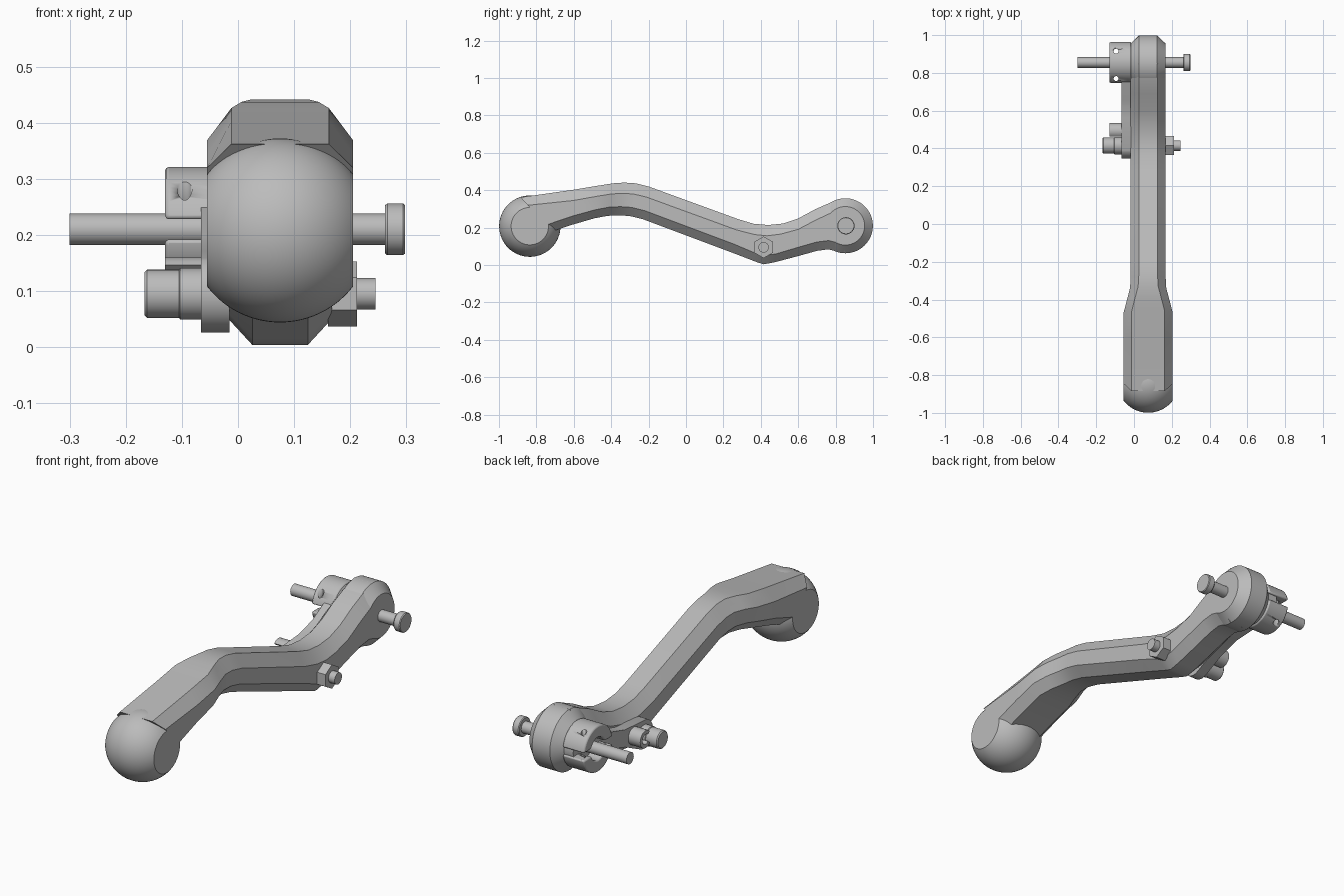
import bpy, bmesh
from math import pi, sin, cos, sqrt, asin, radians
from mathutils import Vector

if "Cube" in bpy.data.objects:
    bpy.data.objects.remove(bpy.data.objects["Cube"])

metal = bpy.data.materials.new("satin grey metal")
metal.use_nodes = True
GREY = (0.5, 0.5, 0.5, 1)
metal.diffuse_color = GREY
metal.node_tree.nodes["Principled BSDF"].inputs["Base Color"].default_value = GREY

CX = 0.075            # centre plane of the lever
PIVOT = (0.855, 0.21)  # y, z of the two cross axes
LOWER = (0.415, 0.095)


def finish(name, bm, bevel=0):
    bmesh.ops.remove_doubles(bm, verts=bm.verts, dist=1e-5)
    bmesh.ops.recalc_face_normals(bm, faces=bm.faces)
    mesh = bpy.data.meshes.new(name)
    bm.to_mesh(mesh)
    bm.free()
    mesh.materials.append(metal)
    mesh.shade_smooth()
    mesh.set_sharp_from_angle(angle=radians(28))
    obj = bpy.data.objects.new(name, mesh)
    bpy.context.collection.objects.link(obj)
    if bevel:
        mod = obj.modifiers.new("edge", "BEVEL")
        mod.width, mod.segments, mod.limit_method = bevel, 2, "ANGLE"
        mod.angle_limit = radians(40)
    return obj


def loft(name, rings, bevel=0):
    """Skin closed rings of equal length and cap both ends."""
    bm = bmesh.new()
    vs = [[bm.verts.new(p) for p in ring] for ring in rings]
    n = len(rings[0])
    for a, b in zip(vs, vs[1:]):
        for i in range(n):
            j = (i + 1) % n
            bm.faces.new((a[i], a[j], b[j], b[i]))
    bm.faces.new(vs[0])
    bm.faces.new(vs[-1])
    return finish(name, bm, bevel)


def turned(name, profile, centre, segs=40):
    """Round part along x from (x, radius) pairs."""
    y, z = centre
    angles = [2 * pi * i / segs for i in range(segs)]
    return loft(name, [[(x, y + r * sin(a), z + r * cos(a)) for a in angles]
                       for x, r in profile])


def plate(name, outline, x0, x1, bevel=0):
    """Extrude a y, z outline from x0 to x1."""
    return loft(name, [[(x, y, z) for y, z in outline] for x in (x0, x1)], bevel)


def arc(centre, r, a0, a1, n=20):
    return [(centre[0] + r * cos(a0 + (a1 - a0) * i / n),
             centre[1] + r * sin(a0 + (a1 - a0) * i / n)) for i in range(n + 1)]


# Lever arm: octagonal sections given as top y, z, bottom y, z, half width
stations = [
    (-.885, .362, -.715, .180, .130), (-.60, .403, -.61, .215, .130),
    (-.46, .426, -.49, .250, .130), (-.39, .437, -.42, .263, .112),
    (-.33, .441, -.36, .266, .096), (-.27, .437, -.30, .262, .0925),
    (-.20, .420, -.23, .245, .0925), (.28, .245, .25, .065, .0925),
    (.36, .221, .38, .015, .0925), (.44, .214, .415, .004, .0925),
    (.52, .222, .47, .014, .0925), (.60, .249, .60, .048, .0925),
    (.69, .298, .70, .076, .0925), (.77, .333, .76, .084, .0925),
    (.85, .357, .85, .063, .0925)]
sections = []
for ty, tz, by, bz, w in stations:
    top, bot = Vector((CX, ty, tz)), Vector((CX, by, bz))
    down = (bot - top).normalized()
    hi, lo = top + down * .058, bot - down * .047
    side, flat = Vector((w, 0, 0)), Vector((w - .043, 0, 0))
    sections.append([top - flat, top + flat, hi + side, lo + side,
                     bot + flat, bot - flat, lo - side, hi - side])
loft("lever_arm", sections)

# Pivot boss at the rear with chamfered rims
W = .0925
turned("pivot_boss", [(CX - W, .103), (CX - W + .045, .147),
                      (CX + W - .045, .147), (CX + W, .103)], (.852, .21), 64)

# Ball end, a sphere with flattened sides
R, half = .164, .130
lim = asin(half / R)
ball = [(CX + R * sin(t), R * cos(t))
        for t in [lim * (i / 12 - 1) for i in range(25)]]
turned("ball_end", ball, (-.835, .208), 64)

# Pivot bolt with round head
turned("pivot_bolt", [(-.30, .028), (.262, .028)], PIVOT)
turned("pivot_bolt_head", [(.262, .043), (.266, .046), (.294, .046), (.298, .043)], PIVOT)

# Lower bolt, nut and washers
turned("lower_bolt", [(-.08, .028), (.245, .028)], LOWER)
turned("hex_nut", [(.160, .058), (.212, .058)], LOWER, 6)
turned("lower_bolt_head", [(-.167, .038), (-.162, .043), (-.105, .043), (-.103, .046),
                           (-.066, .046)], LOWER)

# Cable stop beside the lower bolt
guide = (.493, .118)
loft("cable_stop", [[(x, y, z) for y, z in
                     arc(guide, .042, -2.4, 2.4) + arc(guide, .024, 2.4, -2.4)]
                    for x in (-.130, -.066)])

# Side plate joining the clamp to the lower bolt, waisted in the middle
outline = (arc(LOWER, .069, pi * .62, pi * 1.6) + [(.56, .088), (.66, .118)]
           + arc((.80, .195), .072, -pi * .4, pi * .6) + [(.66, .200), (.56, .172)])
plate("side_plate", outline, -.066, -.015)

# Split clamp: two mirrored jaws with a slot between them
gap, outer, inner = .018, .111, .054
a, b = asin(gap / outer), asin(gap / inner)
cutters = []
for y in (.77, .915):
    bm = bmesh.new()
    bmesh.ops.create_cone(bm, cap_ends=True, segments=24, radius1=.013, radius2=.013, depth=.4)
    bmesh.ops.translate(bm, verts=bm.verts, vec=(-.095, y, PIVOT[1]))
    cutter = finish("screw_hole_cutter", bm)
    cutter.hide_render = True
    cutter.hide_viewport = True
    cutters.append(cutter)
for label, s in (("upper", 1), ("lower", -1)):
    jaw = (arc(PIVOT, outer, s * a, s * (pi - a), 28)
           + arc(PIVOT, inner, s * (pi - b), s * b, 20))
    obj = plate("clamp_jaw_" + label, jaw, -.130, -.015, .010)
    for cutter in cutters:
        mod = obj.modifiers.new("screw hole", "BOOLEAN")
        mod.operation, mod.object, mod.solver = "DIFFERENCE", cutter, "EXACT"

# Bridge behind the slot on the lever side
turned("clamp_back", [(-.066, .100), (-.015, .100)], PIVOT)
